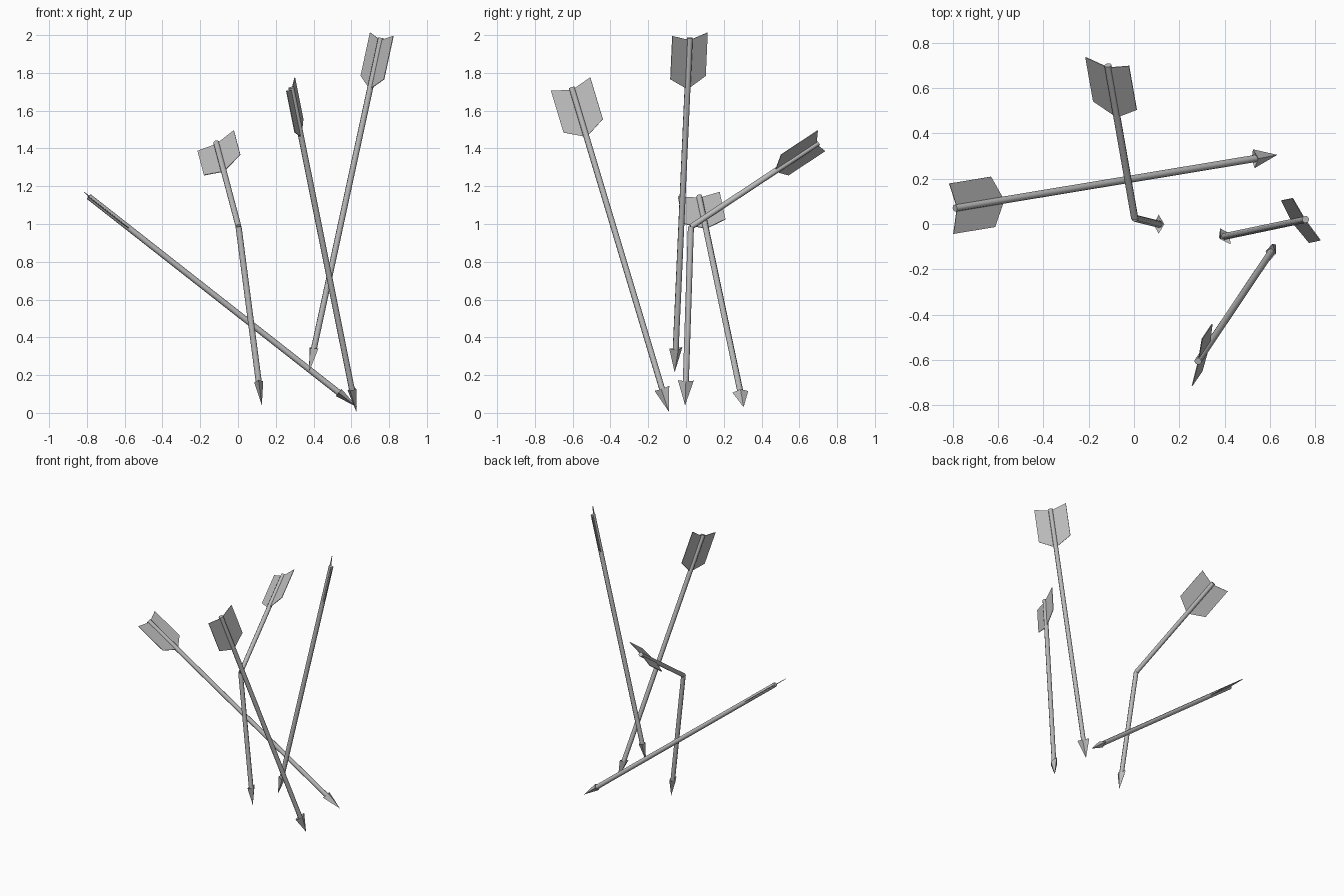
import bpy, bmesh, math
from mathutils import Vector, Matrix

if "Cube" in bpy.data.objects:
    bpy.data.objects.remove(bpy.data.objects["Cube"])

grey = bpy.data.materials.new("weathered grey")
grey.use_nodes = True
grey.diffuse_color = (0.5, 0.5, 0.5, 1)
grey.node_tree.nodes["Principled BSDF"].inputs["Base Color"].default_value = (0.5, 0.5, 0.5, 1)

SHAFT_R = 0.016
HEAD_LEN = 0.125


def frame(origin, toward, width):
    """Matrix with x along the blade width and z pointing toward the tip."""
    z = (toward - origin).normalized()
    x = (width - z * width.dot(z)).normalized()
    y = z.cross(x)
    m = Matrix((x, y, z)).transposed().to_4x4()
    m.translation = origin
    return m


def finish(bm, name, matrix):
    bmesh.ops.recalc_face_normals(bm, faces=bm.faces)
    mesh = bpy.data.meshes.new(name)
    bm.to_mesh(mesh)
    bm.free()
    mesh.materials.append(grey)
    obj = bpy.data.objects.new(name, mesh)
    obj.matrix_world = matrix
    bpy.context.collection.objects.link(obj)
    return obj


def shaft(name, start, end, width):
    bm = bmesh.new()
    length = (end - start).length
    bmesh.ops.create_cone(bm, cap_ends=True, segments=8, radius1=SHAFT_R, radius2=SHAFT_R,
                          depth=length, matrix=Matrix.Translation((0, 0, length / 2)))
    for f in bm.faces:
        f.smooth = len(f.verts) == 4
    finish(bm, name, frame(start, end, width))


def head(name, start, tip, width):
    # flattened four-sided point, its back slightly hollow
    bm = bmesh.new()
    ring = [bm.verts.new(p) for p in ((0.042, 0, -0.008), (0, 0.024, 0),
                                      (-0.042, 0, -0.008), (0, -0.024, 0))]
    point = bm.verts.new((0, 0, HEAD_LEN))
    back = bm.verts.new((0, 0, 0.008))
    for a, b in zip(ring, ring[1:] + ring[:1]):
        bm.faces.new((a, b, point))
        bm.faces.new((b, a, back))
    base = tip - (tip - start).normalized() * HEAD_LEN
    finish(bm, name, frame(base, tip, width))


def fletching(name, tail, toward, width):
    # two mirrored vanes, swept at both ends
    bm = bmesh.new()
    for side in (-1, 1):
        outline = ((0, 0.012), (0.112, -0.02), (0.112, 0.215), (0, 0.278))
        face = bm.faces.new([bm.verts.new((side * x, -0.002, z)) for x, z in outline])
        out = bmesh.ops.extrude_face_region(bm, geom=[face])
        moved = [g for g in out["geom"] if isinstance(g, bmesh.types.BMVert)]
        bmesh.ops.translate(bm, verts=moved, vec=(0, 0.004, 0))
    finish(bm, name, frame(tail, toward, width))


def arrow(name, points, tail_width, head_width):
    pts = [Vector(p) for p in points]
    tw, hw = Vector(tail_width), Vector(head_width)
    direction = (pts[-1] - pts[-2]).normalized()
    path = pts[:-1] + [pts[-1] - direction * (HEAD_LEN - 0.01)]
    for i in range(len(path) - 1):
        shaft(f"{name}_shaft_{i + 1}", path[i], path[i + 1], tw if i == 0 else hw)
    head(name + "_head", pts[-2], pts[-1], hw)
    fletching(name + "_fletching", pts[0], pts[1], tw)


# three whole arrows and one snapped in the middle
arrow("low_arrow", [(-0.79, 0.07, 1.145), (0.632, 0.305, 0.03)],
      (-0.02, 0.23, 0.025), (-0.02, 0.23, 0.025))
arrow("front_arrow", [(0.282, -0.605, 1.722), (0.627, -0.09, 0.005)],
      (0.045, 0.21, 0.07), (0.045, 0.21, 0.07))
arrow("tall_arrow", [(0.757, 0.02, 1.985), (0.375, -0.06, 0.215)],
      (0.125, -0.19, -0.02), (0.125, -0.19, -0.02))
arrow("broken_arrow", [(-0.115, 0.70, 1.43), (0.003, 0.026, 0.985), (0.126, -0.005, 0.04)],
      (0.19, -0.035, 0.11), (0, 1, 0))
